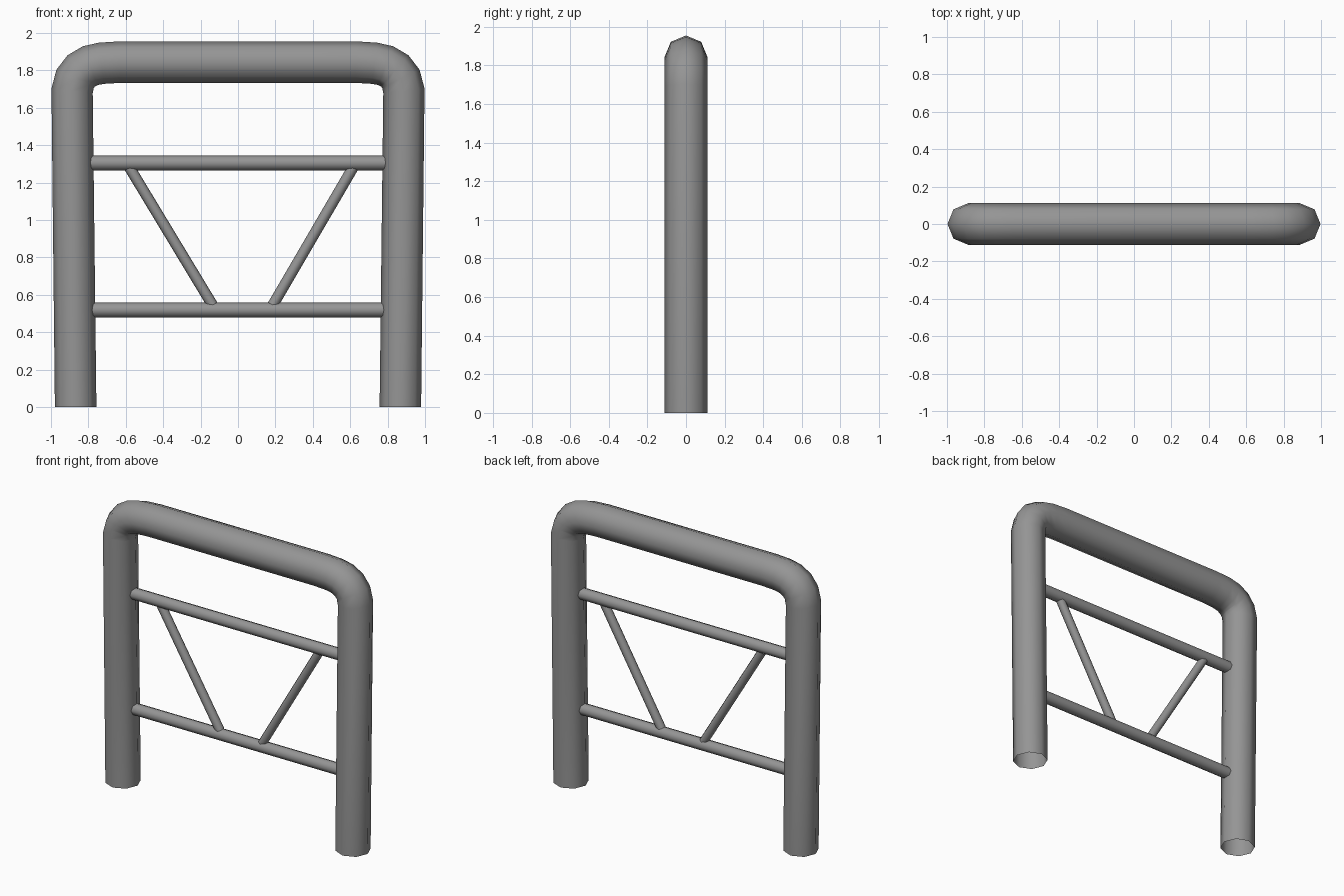
import bpy, bmesh, math
from mathutils import Vector

if "Cube" in bpy.data.objects:
    bpy.data.objects.remove(bpy.data.objects["Cube"])

# Dark grey paint shared by all tubes
paint = bpy.data.materials.new("dark_grey")
paint.diffuse_color = (0.3, 0.3, 0.3, 1)
paint.use_nodes = True
paint.node_tree.nodes["Principled BSDF"].inputs["Base Color"].default_value = paint.diffuse_color


def tube(name, path, radius, sides=8):
    """Open smooth tube swept along (x, z) points in the y = 0 plane."""
    pts = [Vector((x, 0, z)) for x, z in path]
    side = Vector((0, 1, 0))
    bm = bmesh.new()
    rings = []
    for i, p in enumerate(pts):
        a = (p - pts[i - 1]).normalized() if i else Vector()
        b = (pts[i + 1] - p).normalized() if i < len(pts) - 1 else Vector()
        normal = side.cross((a + b).normalized())
        ring = []
        for k in range(sides):
            t = 2 * math.pi * k / sides
            ring.append(bm.verts.new(p + radius * (math.cos(t) * normal + math.sin(t) * side)))
        rings.append(ring)
    for r0, r1 in zip(rings, rings[1:]):
        for k in range(sides):
            j = (k + 1) % sides
            bm.faces.new((r0[k], r0[j], r1[j], r1[k])).smooth = True
    bmesh.ops.recalc_face_normals(bm, faces=bm.faces)
    mesh = bpy.data.meshes.new(name)
    bm.to_mesh(mesh)
    bm.free()
    mesh.materials.append(paint)
    obj = bpy.data.objects.new(name, mesh)
    bpy.context.collection.objects.link(obj)
    return obj


# Main hoop: left half of the path, mirrored to the right
half = [(-0.868, 0), (-0.887, 1.69), (-0.871, 1.755), (-0.838, 1.797),
        (-0.79, 1.825), (-0.73, 1.838), (-0.63, 1.844)]
tube("main_hoop", half + [(-x, z) for x, z in reversed(half)], 0.111)

# Horizontal rails between the posts
for name, z in (("upper_rail", 1.305), ("lower_rail", 0.519)):
    tube(name, [(-0.80, z), (0.80, z)], 0.04)

# Diagonal braces
tube("left_brace", [(-0.58, 1.28), (-0.136, 0.545)], 0.029)
tube("right_brace", [(0.615, 1.28), (0.186, 0.545)], 0.029)
